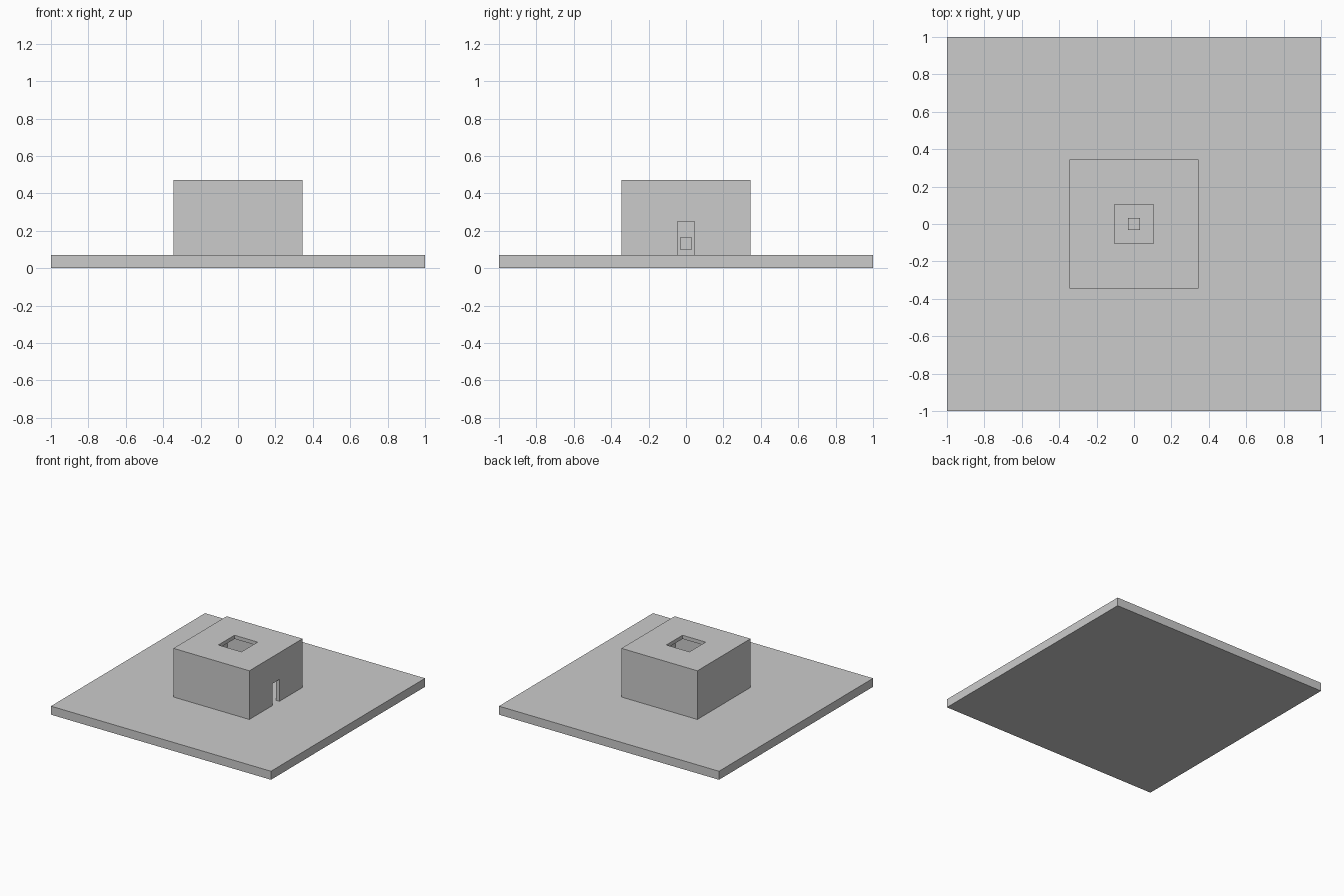
import bpy

if "Cube" in bpy.data.objects:
    bpy.data.objects.remove(bpy.data.objects["Cube"])


def box(name, x, y, z):
    """Box spanning the given (low, high) ranges."""
    lo, hi = zip(x, y, z)
    bpy.ops.mesh.primitive_cube_add(size=1, location=[(a + b) / 2 for a, b in zip(lo, hi)])
    ob = bpy.context.object
    ob.name = name
    ob.scale = [b - a for a, b in zip(lo, hi)]
    bpy.ops.object.transform_apply(location=False, rotation=False, scale=True)
    return ob


BASE, TOP, HALF, WALL = 0.07, 0.47, 0.345, 0.03
INNER = HALF - WALL

# Square ground slab
box("base_slab", (-1, 1), (-1, 1), (0, BASE))

# Hollow chamber with a roof opening and a doorway on the right side
chamber = box("chamber", (-HALF, HALF), (-HALF, HALF), (BASE, TOP))
cutters = [
    box("room_cutter", (-INNER, INNER), (-INNER, INNER), (BASE - 0.1, TOP - WALL)),
    box("skylight_cutter", (-0.105, 0.105), (-0.105, 0.105), (TOP - 0.1, TOP + 0.1)),
    box("door_cutter", (0.2, 0.5), (-0.045, 0.045), (BASE - 0.05, 0.25)),
]
for cutter in cutters:
    mod = chamber.modifiers.new(cutter.name, 'BOOLEAN')
    mod.operation = 'DIFFERENCE'
    mod.solver = 'EXACT'
    mod.object = cutter
    cutter.hide_render = True
    cutter.hide_viewport = True

# Small cube at the centre of the room
box("inner_cube", (-0.032, 0.032), (-0.032, 0.032), (0.10, 0.165))
